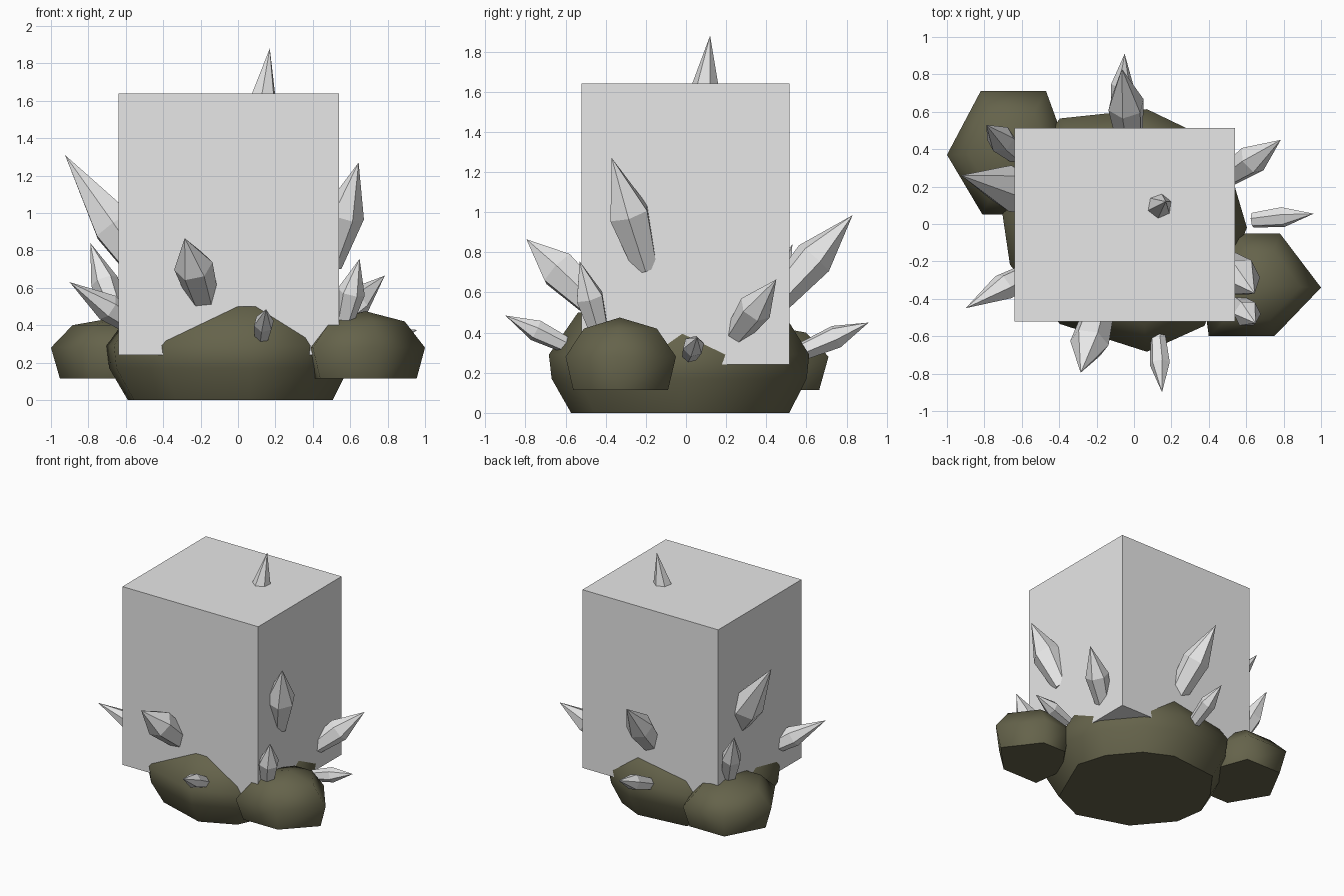
import bpy, bmesh, math
from mathutils import Vector

if "Cube" in bpy.data.objects:
    bpy.data.objects.remove(bpy.data.objects["Cube"])


def material(name, rgb):
    m = bpy.data.materials.new(name)
    m.diffuse_color = (*rgb, 1)
    m.use_nodes = True
    m.node_tree.nodes["Principled BSDF"].inputs["Base Color"].default_value = m.diffuse_color
    return m


CRYSTAL = material("pale_grey", (0.8, 0.8, 0.8))
ROCK = material("mossy_stone", (0.13, 0.125, 0.07))


def finish(name, bm, mat, smooth=False):
    bmesh.ops.recalc_face_normals(bm, faces=bm.faces)
    for f in bm.faces:
        f.smooth = smooth and f.normal.z > -0.95   # flat undersides stay sharp
    me = bpy.data.meshes.new(name)
    bm.to_mesh(me)
    bm.free()
    me.materials.append(mat)
    ob = bpy.data.objects.new(name, me)
    bpy.context.collection.objects.link(ob)
    return ob


def loft(bm, rings, tip):
    """Skin a stack of vertex rings, cap the first, close the last on a tip."""
    rows = [[bm.verts.new(p) for p in r] for r in rings]
    t = bm.verts.new(tip)
    n = len(rows[0])
    bm.faces.new(rows[0])
    for i in range(n):
        j = (i + 1) % n
        for a, b in zip(rows, rows[1:]):
            bm.faces.new((a[i], a[j], b[j], b[i]))
        bm.faces.new((rows[-1][i], rows[-1][j], t))


def rock(name, centre, outline, levels, top):
    """Boulder: one outline scaled at each (height, scale) level."""
    bm = bmesh.new()
    cx, cy = centre
    rings = [[(cx + x * s, cy + y * s, z) for x, y in outline] for z, s in levels]
    loft(bm, rings, (cx, cy, top))
    return finish(name, bm, ROCK, True)


def crystal(name, base, tip, r, shoulder=0.55, foot=0.6, n=6):
    """Faceted shard from base to tip, widest at the shoulder."""
    base, tip = Vector(base), Vector(tip)
    d = tip - base
    q = d.to_track_quat('Z', 'Y')
    rings = []
    for t, k in ((0, foot), (shoulder, 1)):
        rings.append([base + d * t + q @ Vector((r * k * math.cos(a), r * k * math.sin(a), 0))
                      for a in (math.tau * (i + 0.25) / n for i in range(n))])
    bm = bmesh.new()
    loft(bm, rings, tip)
    return finish(name, bm, CRYSTAL)


# Large block
bm = bmesh.new()
bmesh.ops.create_cube(bm, size=1)
for v in bm.verts:
    v.co = (-0.05 + v.co.x * 1.18, -0.003 + v.co.y * 1.035, 0.94 + v.co.z * 1.4)
finish("main_block", bm, CRYSTAL)

# Base boulder
rock("base_rock", (0, 0),
     [(0.61, -0.02), (0.53, 0.25), (0.32, 0.5), (0.07, 0.62), (-0.4, 0.57), (-0.6, 0.3),
      (-0.71, 0.05), (-0.67, -0.22), (-0.4, -0.54), (0.07, -0.69), (0.38, -0.55)],
     [(0.0, 0.83), (0.17, 0.97), (0.29, 0.99), (0.5, 0.78)], 0.52)

# Side boulders
rock("right_rock", (0.68, -0.33),
     [(0.32, -0.01), (0.1, 0.28), (-0.13, 0.28), (-0.32, 0.02), (-0.28, -0.27), (0.07, -0.27)],
     [(0.115, 0.86), (0.28, 1.0), (0.42, 0.66)], 0.475)
rock("left_rock", (-0.66, 0.38),
     [(0.31, 0.0), (0.19, 0.33), (-0.16, 0.33), (-0.34, -0.01), (-0.15, -0.33), (0.17, -0.33)],
     [(0.115, 0.86), (0.28, 1.0), (0.4, 0.66)], 0.44)

# Crystals: name, base, tip, radius, shoulder position
for spec in (
    ("top_crystal", (-0.02, -0.02, 0.4), (0.17, 0.12, 1.88), 0.2, 0.5),
    ("left_upper_crystal", (-0.4, 0.12, 0.55), (-0.925, 0.26, 1.31), 0.125, 0.5),
    ("left_back_crystal", (-0.62, 0.36, 0.38), (-0.79, 0.53, 0.84), 0.075, 0.55),
    ("left_low_crystal", (-0.45, -0.2, 0.33), (-0.9, -0.45, 0.63), 0.075, 0.55),
    ("front_upper_crystal", (-0.14, -0.3, 0.4), (-0.285, -0.795, 0.865), 0.105, 0.68),
    ("front_low_crystal", (0.12, -0.5, 0.29), (0.15, -0.9, 0.485), 0.055, 0.62),
    ("right_upper_crystal", (0.49, -0.2, 0.72), (0.645, -0.37, 1.27), 0.11, 0.5),
    ("right_low_crystal", (0.55, -0.42, 0.36), (0.65, -0.53, 0.755), 0.075, 0.55),
    ("right_back_crystal", (0.45, 0.22, 0.35), (0.785, 0.45, 0.665), 0.085, 0.55),
    ("right_small_crystal", (0.635, 0.02, 0.29), (0.96, 0.055, 0.375), 0.055, 0.5, 0.75),
    ("back_upper_crystal", (-0.01, 0.35, 0.45), (-0.065, 0.83, 0.985), 0.1, 0.6),
    ("back_low_crystal", (-0.09, 0.45, 0.25), (-0.05, 0.91, 0.45), 0.06, 0.65),
):
    crystal(*spec)
